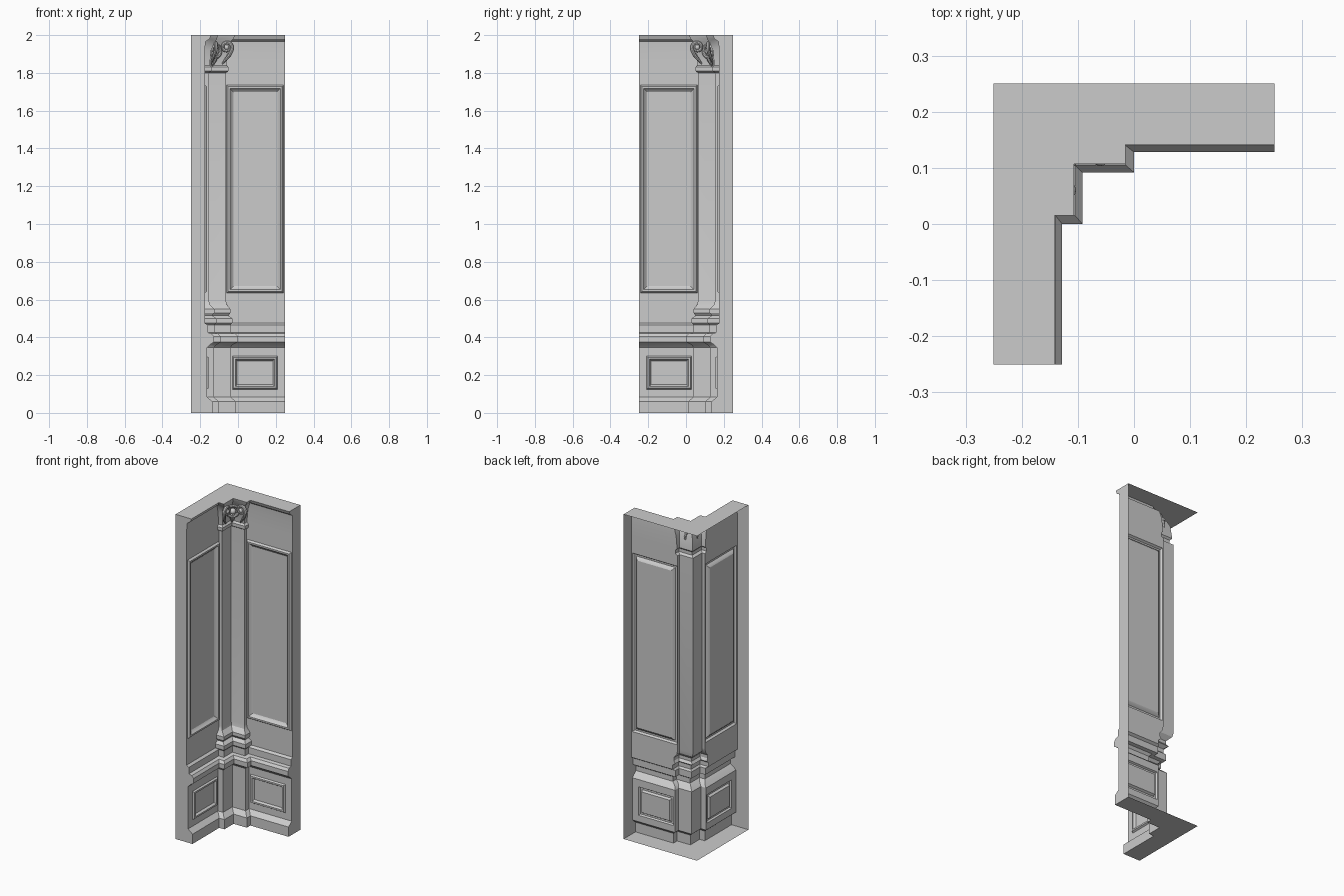
import bpy, bmesh, math
from mathutils import Matrix, Vector

if "Cube" in bpy.data.objects:
    bpy.data.objects.remove(bpy.data.objects["Cube"])

# Reflection across the diagonal of the corner: (x, y) -> (-y, -x)
FLIP = Matrix(((0, -1, 0, 0), (-1, 0, 0, 0), (0, 0, 1, 0), (0, 0, 0, 1)))
H = 0.25

# Levels: height, wall face y, pilaster edge x, pilaster face y
LEVELS = [
    (0.00, .135, -.01, .100), (0.06, .135, -.01, .100), (0.085, .165, -.04, .130),
    (0.345, .165, -.04, .130), (0.36, .150, -.03, .115), (0.375, .128, 0, .092),
    (0.405, .128, 0, .092), (0.42, .140, -.015, .105), (0.425, .160, -.04, .125),
    (0.465, .160, -.04, .125), (0.475, .175, -.03, .115), (0.50, .175, -.03, .115),
    (0.515, .175, -.05, .137), (0.53, .175, -.04, .125), (0.55, .175, -.04, .125),
    (0.575, .175, -.06, .150), (0.60, .175, -.065, .155), (1.76, .175, -.065, .155),
    (1.80, .175, -.065, .155), (1.81, .175, -.05, .140), (1.83, .175, -.05, .140),
    (1.84, .175, -.062, .150), (1.92, .175, -.055, .142), (1.965, .172, -.04, .122),
    (1.98, .150, -.025, .112), (2.00, .142, -.015, .107)]

# Panels keyed by level: x0, x1, z0, z1, then (inset, forward) moulding steps
PANELS = {
    2: ((-.03, .208, .125, .30), [(0, 0), (.006, .01), (.016, .01), (.024, -.003), (.03, -.003)]),
    16: ((-.06, .242, .635, 1.735), [(0, 0), (.008, .012), (.018, .012), (.026, .002), (.036, -.004)])}


def finish(bm, name):
    mesh = bpy.data.meshes.new(name)
    bm.to_mesh(mesh)
    bm.free()
    ob = bpy.data.objects.new(name, mesh)
    bpy.context.collection.objects.link(ob)
    bpy.ops.object.select_all(action='DESELECT')
    ob.select_set(True)
    bpy.context.view_layer.objects.active = ob
    bpy.ops.object.shade_smooth_by_angle(angle=math.radians(30))
    return ob


def mirror_half(bm):
    dup = bmesh.ops.duplicate(bm, geom=bm.verts[:] + bm.edges[:] + bm.faces[:])['geom']
    bmesh.ops.transform(bm, matrix=FLIP, verts=[g for g in dup if isinstance(g, bmesh.types.BMVert)])
    bmesh.ops.reverse_faces(bm, faces=[g for g in dup if isinstance(g, bmesh.types.BMFace)])
    bmesh.ops.remove_doubles(bm, verts=bm.verts[:], dist=1e-5)


def rect(bm, x0, x1, z0, z1, y):
    return [bm.verts.new((x, y, z)) for x, z in ((x0, z0), (x1, z0), (x1, z1), (x0, z1))]


# Panelled shell, open at the back: wall, pilaster, end caps, top and bottom
bm = bmesh.new()
rows = [[bm.verts.new(p) for p in ((H, w, z), (xe, w, z), (xe, ps, z), (-ps, ps, z))]
        for z, w, xe, ps in LEVELS]
for i, (a, b) in enumerate(zip(rows, rows[1:])):
    for k in range(3):
        if k == 0 and i in PANELS:
            (x0, x1, z0, z1), steps = PANELS[i]
            ring = [a[1], a[0], b[0], b[1]]
            for s, f in steps:
                new = rect(bm, x0 + s, x1 - s, z0 + s, z1 - s, LEVELS[i][1] - f)
                for j in range(4):
                    n = (j + 1) % 4
                    bm.faces.new((ring[j], ring[n], new[n], new[j]))
                ring = new
            bm.faces.new(ring)
        else:
            bm.faces.new((a[k + 1], a[k], b[k], b[k + 1]))
back = [[bm.verts.new((-H, H, z)), bm.verts.new((H, H, z))] for z in (0, 2)]
bm.faces.new(rows[0] + back[0])
bm.faces.new((rows[-1] + back[1])[::-1])
bm.faces.new(([r[0] for r in rows] + [back[1][1], back[0][1]])[::-1])
mirror_half(bm)
finish(bm, "corner_wall_panelling")


def tube(bm, pts, radii, normal, sides=8):
    """Sweep a round section along a planar path."""
    rings = []
    for i, p in enumerate(pts):
        t = (pts[min(i + 1, len(pts) - 1)] - pts[max(i - 1, 0)]).normalized()
        u = t.cross(normal).normalized()
        rings.append([bm.verts.new(p + radii[i] * (math.cos(q) * u + math.sin(q) * normal))
                      for q in (2 * math.pi * k / sides for k in range(sides))])
    for a, b in zip(rings, rings[1:]):
        for k in range(sides):
            n = (k + 1) % sides
            bm.faces.new((a[k], a[n], b[n], b[k]))
    bm.faces.new(rings[0][::-1])
    bm.faces.new(rings[-1])


# Capital scrolls: spiral with a stem curling down the shaft, one on each side
bm = bmesh.new()
pts, radii = [], []
for i in range(30):
    q = i / 29
    ang, r = -0.5 + q * 3.2 * math.pi, 0.031 - 0.025 * q
    pts.append(Vector((-0.06 + r * math.cos(ang), 0.118, 1.935 + r * math.sin(ang))))
    radii.append(0.010 - 0.004 * q)
stem = [Vector((-.085, .143, 1.845)), Vector((-.065, .136, 1.87)), Vector((-.045, .126, 1.895))]
tube(bm, stem + pts, [.004, .008, .010] + radii, Vector((0, -1, 0)))
bmesh.ops.create_uvsphere(bm, u_segments=12, v_segments=8, radius=0.013,
                          matrix=Matrix.Translation((-.06, .116, 1.935)))
bmesh.ops.recalc_face_normals(bm, faces=bm.faces[:])
mirror_half(bm)
finish(bm, "capital_scrolls")

# Rosette in the inner corner of the capital: ring, boss and a hanging leaf
bm = bmesh.new()
out = Vector((1, -1, 0)).normalized()
side = Vector((1, 1, 0)).normalized()
centre = Vector((-.117, .117, 1.915))
ring = [centre + .033 * (math.cos(a) * side + Vector((0, 0, math.sin(a))))
        for a in (2 * math.pi * k / 24 for k in range(25))]
tube(bm, ring, [.009] * 25, out)
bmesh.ops.create_uvsphere(bm, u_segments=12, v_segments=8, radius=0.018,
                          matrix=Matrix.Translation(centre))
leaf = [Vector((-.122, .122, 1.885)), Vector((-.128, .128, 1.865)), Vector((-.138, .138, 1.835))]
tube(bm, leaf, [.016, .014, .004], side)
bmesh.ops.recalc_face_normals(bm, faces=bm.faces[:])
finish(bm, "capital_rosette")
